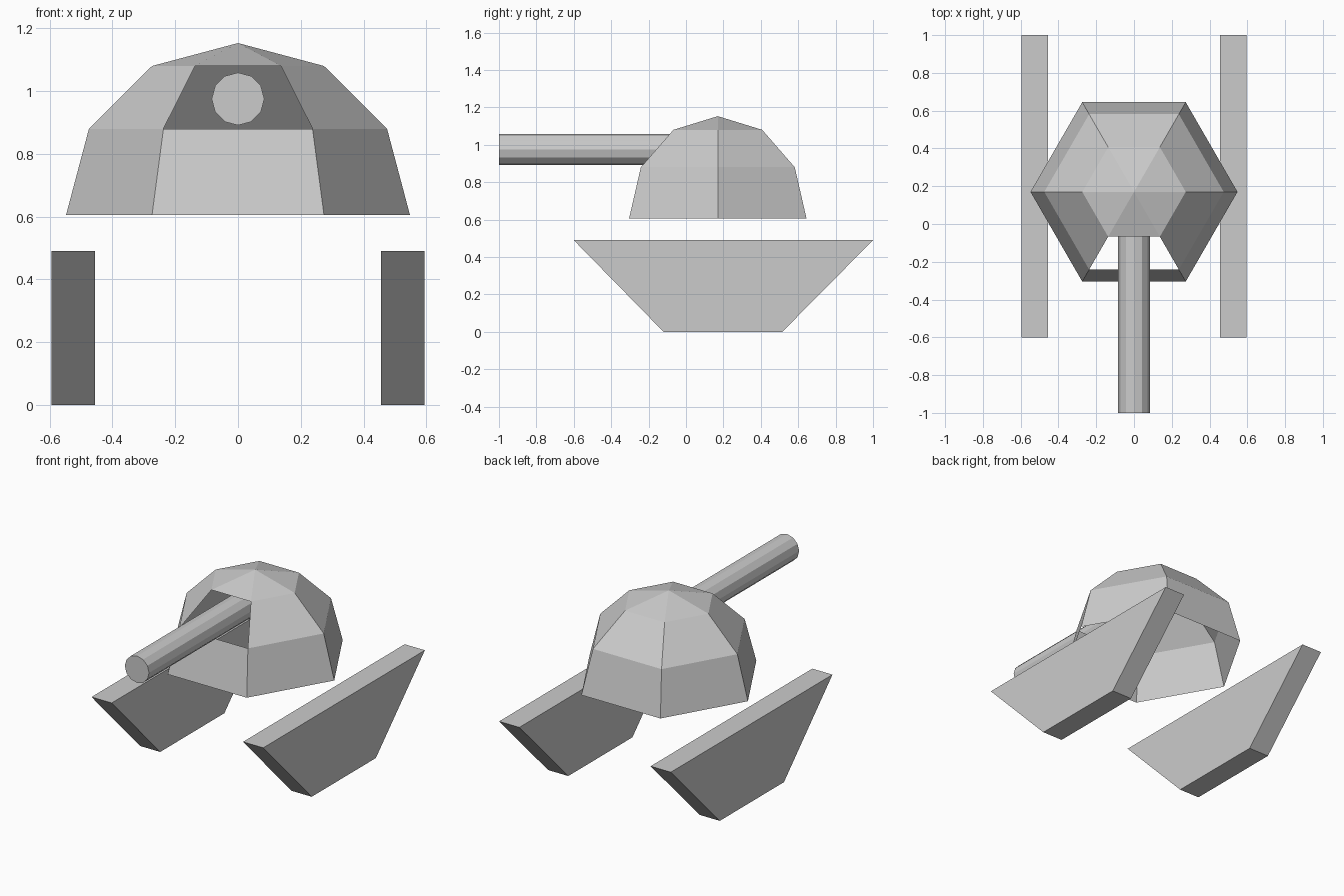
import bpy
import bmesh
from math import cos, sin, pi

cube = bpy.data.objects.get("Cube")
if cube:
    bpy.data.objects.remove(cube, do_unlink=True)

# Single plain grey
grey = bpy.data.materials.new("light grey")
grey.use_nodes = True
grey.diffuse_color = (0.6, 0.6, 0.6, 1)
grey.node_tree.nodes["Principled BSDF"].inputs["Base Color"].default_value = (0.6, 0.6, 0.6, 1)


def make_object(name, bm):
    mesh = bpy.data.meshes.new(name)
    bm.to_mesh(mesh)
    bm.free()
    mesh.materials.append(grey)
    obj = bpy.data.objects.new(name, mesh)
    bpy.context.collection.objects.link(obj)
    return obj


def ring(bm, radius, z, centre_y, sides):
    return [bm.verts.new((radius * cos(2 * pi * k / sides),
                          centre_y + radius * sin(2 * pi * k / sides), z))
            for k in range(sides)]


# Six-sided thin dome, open underneath, with a gun port in the front middle panel
SIDES, DOME_Y, FRONT = 6, 0.17, 4
bm = bmesh.new()
rings = [ring(bm, r, z, DOME_Y, SIDES)
         for r, z in ((0.548, 0.605), (0.475, 0.88), (0.274, 1.08))]
apex = bm.verts.new((0, DOME_Y, 1.153))
for k in range(SIDES):
    n = (k + 1) % SIDES
    for level, (low, high) in enumerate(zip(rings, rings[1:])):
        if not (level == 1 and k == FRONT):
            bm.faces.new((low[k], low[n], high[n], high[k]))
    bm.faces.new((rings[-1][k], rings[-1][n], apex))
make_object("turret_dome", bm)

# Twelve-sided barrel running forward out of the port
FRONT_Y, BACK_Y = -1.0, 0.17
bm = bmesh.new()
bmesh.ops.create_cone(bm, cap_ends=True, segments=12, radius1=0.084,
                      radius2=0.084, depth=BACK_Y - FRONT_Y)
barrel = make_object("gun_barrel", bm)
barrel.rotation_euler.x = pi / 2
barrel.location = (0, (FRONT_Y + BACK_Y) / 2, 0.975)

# Pair of slab tracks, wider at the top
PROFILE = ((-0.6, 0.49), (-0.12, 0), (0.515, 0), (1.0, 0.49))
for name, side in (("left_track", 1), ("right_track", -1)):
    bm = bmesh.new()
    face = bm.faces.new([bm.verts.new((side * 0.455, y, z)) for y, z in PROFILE])
    grown = bmesh.ops.extrude_face_region(bm, geom=[face], use_keep_orig=True)
    bmesh.ops.translate(bm, vec=(side * 0.14, 0, 0),
                        verts=[g for g in grown["geom"] if isinstance(g, bmesh.types.BMVert)])
    bmesh.ops.recalc_face_normals(bm, faces=bm.faces)
    make_object(name, bm)
